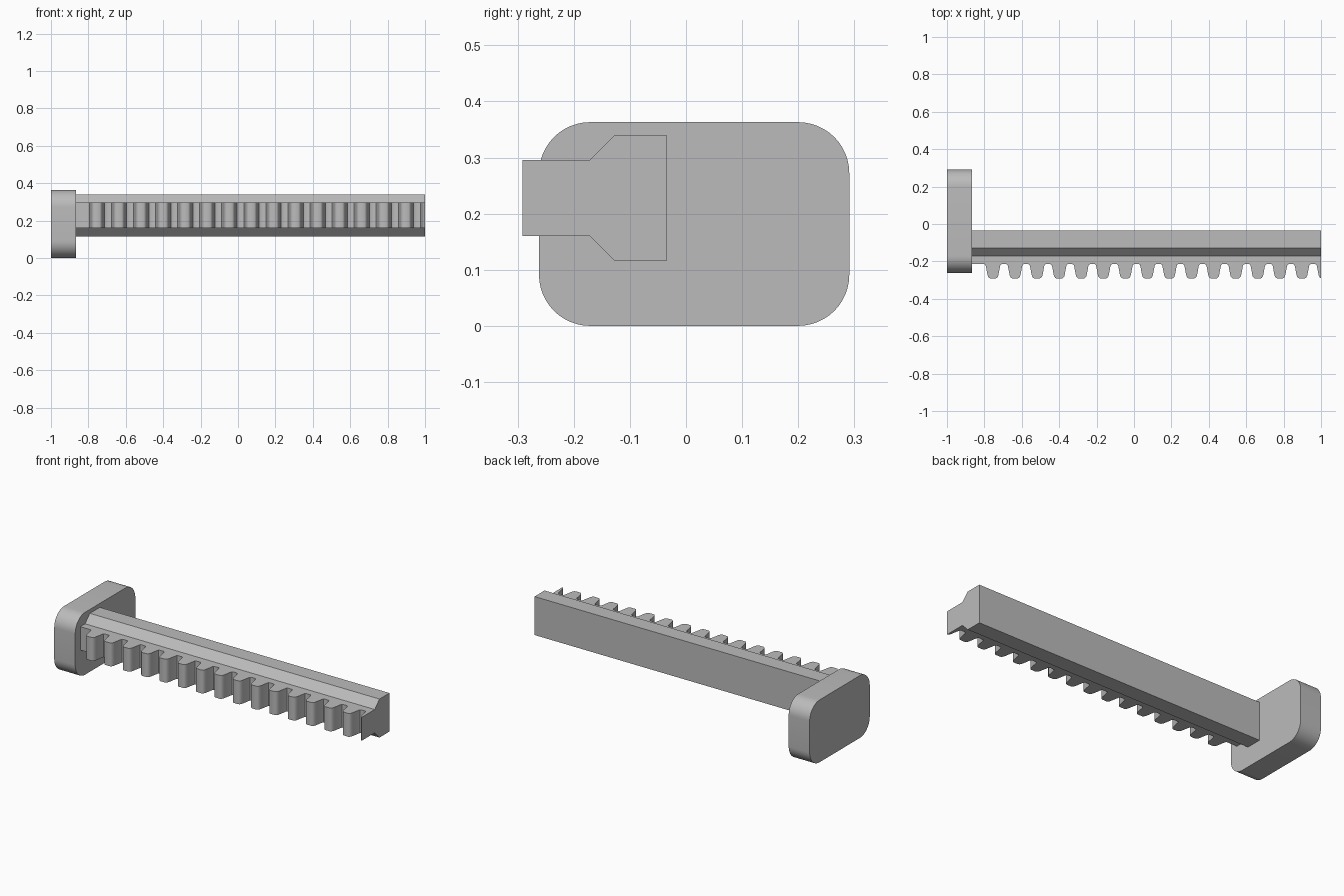
import bpy, bmesh, math
from mathutils import Vector

if "Cube" in bpy.data.objects:
    bpy.data.objects.remove(bpy.data.objects["Cube"], do_unlink=True)

grey = bpy.data.materials.new("plain grey")
grey.use_nodes = True
COLOUR = (0.5, 0.5, 0.5, 1)
grey.diffuse_color = COLOUR
grey.node_tree.nodes["Principled BSDF"].inputs["Base Color"].default_value = COLOUR


def extrude(name, outline, offset):
    """Solid made by sweeping a closed 3D outline along an offset."""
    bm = bmesh.new()
    face = bm.faces.new([bm.verts.new(p) for p in outline])
    swept = bmesh.ops.extrude_face_region(bm, geom=[face], use_keep_orig=True)
    moved = [v for v in swept["geom"] if isinstance(v, bmesh.types.BMVert)]
    bmesh.ops.translate(bm, verts=moved, vec=Vector(offset))
    bmesh.ops.recalc_face_normals(bm, faces=bm.faces)
    mesh = bpy.data.meshes.new(name)
    bm.to_mesh(mesh)
    bm.free()
    mesh.materials.append(grey)
    obj = bpy.data.objects.new(name, mesh)
    bpy.context.collection.objects.link(obj)
    bpy.ops.object.select_all(action="DESELECT")
    obj.select_set(True)
    bpy.context.view_layer.objects.active = obj
    bpy.ops.object.shade_smooth_by_angle(angle=math.radians(35))
    return obj


PLATE_X, END_X = -0.865, 1.0

# End plate: rounded rectangle
y0, y1, height, radius, steps = -0.262, 0.291, 0.363, 0.091, 12
corners = [(y1 - radius, height - radius), (y0 + radius, height - radius),
           (y0 + radius, radius), (y1 - radius, radius)]
outline = []
for i, (cy, cz) in enumerate(corners):
    for s in range(steps + 1):
        a = math.pi / 2 * (i + s / steps)
        outline.append((-1, cy + radius * math.cos(a), cz + radius * math.sin(a)))
extrude("end_plate", outline, (PLATE_X + 1, 0, 0))

# Bar: tapered toward the toothed side
MID, TAPER_Y = 0.228, -0.171
half = [(-0.035, 0.112), (-0.127, 0.112), (TAPER_Y, 0.068)]
section = [(y, MID + h) for y, h in half] + [(y, MID - h) for y, h in reversed(half)]
extrude("bar", [(PLATE_X, y, z) for y, z in section], (END_X - PLATE_X, 0, 0))

# Toothed rack: rounded teeth, the last one cut off at the bar end
ROOT, PITCH, FIRST = -0.215, 0.118, -0.754
flank = [(0.046, ROOT), (0.041, -0.218), (0.038, -0.225), (0.030, -0.268),
         (0.027, -0.280), (0.022, -0.287), (0.015, -0.291)]
tooth = [(-dx, y) for dx, y in flank] + [(dx, y) for dx, y in reversed(flank)]
profile = [(PLATE_X, TAPER_Y), (PLATE_X, ROOT)]
for i in range(16):
    profile += [(FIRST + i * PITCH + dx, y) for dx, y in tooth]
profile = [p for p in profile if p[0] < END_X]
profile += [(END_X, -0.291), (END_X, TAPER_Y)]
extrude("toothed_rack", [(x, y, MID - 0.068) for x, y in profile], (0, 0, 0.136))
